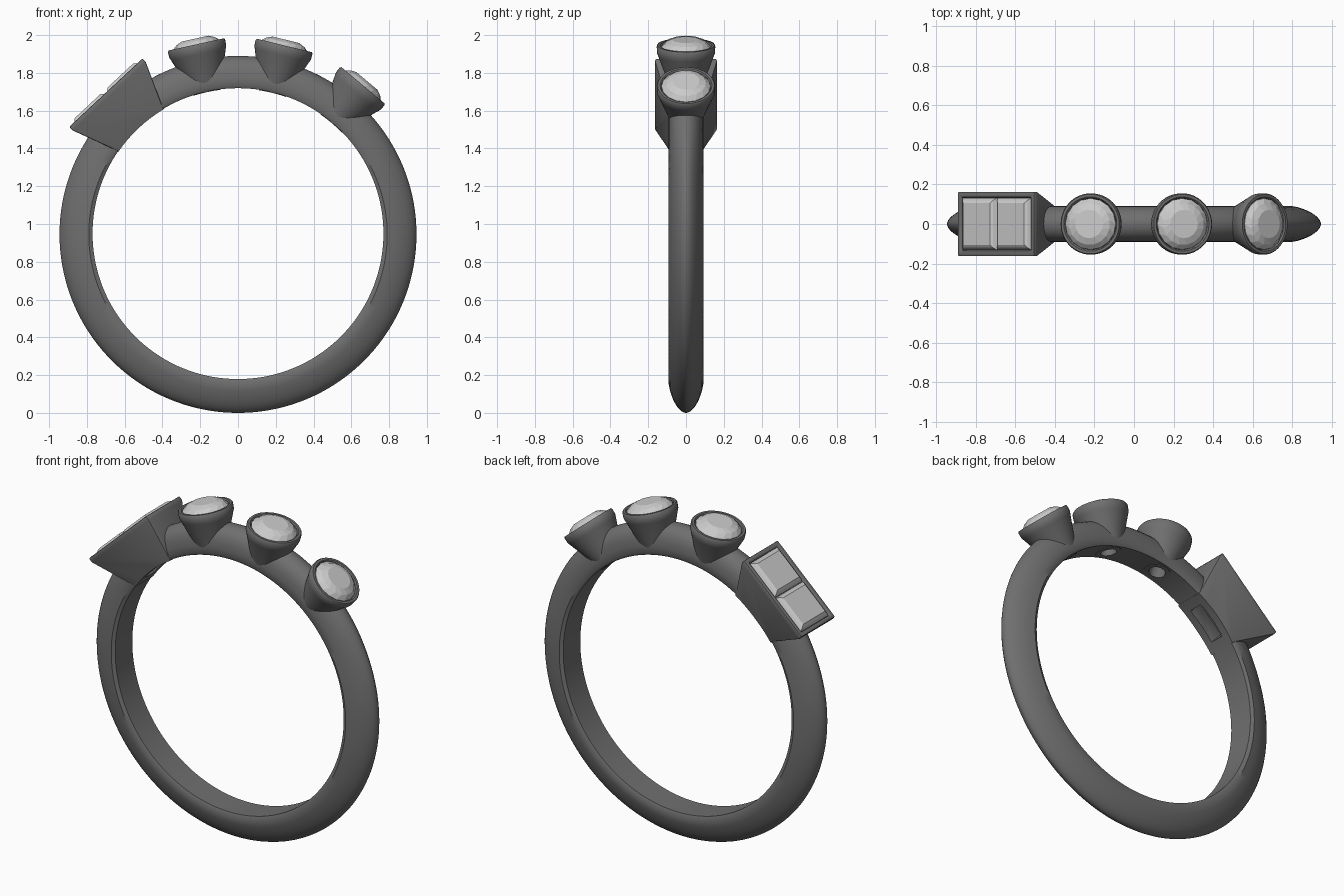
import bpy, bmesh
from math import sin, cos, pi, radians
from mathutils import Matrix, Vector

if "Cube" in bpy.data.objects:
    bpy.data.objects.remove(bpy.data.objects["Cube"])

CZ = 0.945          # height of the ring centre
HALF_W = 0.092      # half width of the band


def material(name, v):
    m = bpy.data.materials.new(name)
    m.diffuse_color = (v, v, v, 1)
    m.use_nodes = True
    m.node_tree.nodes["Principled BSDF"].inputs["Base Color"].default_value = m.diffuse_color
    return m


METAL, STONE = material("metal", 0.16), material("stone", 0.65)


def loft(name, loops, mat, wrap=False, frame=Matrix(), smooth=True):
    """Skin equal-length loops; either wrap last to first or cap both ends."""
    bm = bmesh.new()
    rows = [[bm.verts.new(frame @ Vector(p)) for p in lp] for lp in loops]
    n = len(rows[0])
    for i in range(len(rows) if wrap else len(rows) - 1):
        a, b = rows[i], rows[(i + 1) % len(rows)]
        for j in range(n):
            k = (j + 1) % n
            bm.faces.new((a[j], a[k], b[k], b[j]))
    if not wrap:
        bm.faces.new(rows[0])
        bm.faces.new(rows[-1])
    bmesh.ops.recalc_face_normals(bm, faces=bm.faces)
    me = bpy.data.meshes.new(name)
    bm.to_mesh(me)
    bm.free()
    ob = bpy.data.objects.new(name, me)
    bpy.context.collection.objects.link(ob)
    me.materials.append(mat)
    if smooth:
        shade(ob)
    return ob


def activate(ob):
    bpy.ops.object.select_all(action='DESELECT')
    ob.select_set(True)
    bpy.context.view_layer.objects.active = ob


def shade(ob):
    activate(ob)
    bpy.ops.object.shade_smooth_by_angle(angle=radians(35))


def cut(ob, cutter):
    activate(ob)
    m = ob.modifiers.new("cut", 'BOOLEAN')
    m.operation, m.object, m.solver = 'DIFFERENCE', cutter, 'EXACT'
    bpy.ops.object.modifier_apply(modifier=m.name)


def circle(r, z, n=48):
    return [(r * cos(2 * pi * i / n), r * sin(2 * pi * i / n), z) for i in range(n)]


def rect(hx, hy, z, cx=0):
    return [(cx + sx * hx, sy * hy, z) for sx, sy in ((-1, -1), (1, -1), (1, 1), (-1, 1))]


def radial(deg):
    """Local z points outward from the ring centre, tilted from the top by deg."""
    return Matrix.Translation((0, 0, CZ)) @ Matrix.Rotation(radians(deg), 4, 'Y')


# Band: pointed D section along the shank, blunter between the settings
def section(a):
    d = abs((a + pi) % (2 * pi) - pi)
    t = min(max((d - radians(25)) / radians(50), 0), 1)
    t = t * t * (3 - 2 * t)
    p, q = 3.2 - 1.8 * t, 0.5 + 0.03 * t
    outer = []
    for i in range(17):
        u = cos(pi * i / 16)
        h = sin(pi * i / 16)
        h = 1 - (1 - h) ** 1.3
        y = HALF_W * max(1 - h ** p, 0) ** q * (1 if u > 0 else -1)
        outer.append((0.79 + 0.155 * h, y if i != 8 else 0))
    pts = [(0.77, -0.082), (0.77, 0.082)] + outer
    # inner bore sits slightly above the outer circle's centre
    return [(r * sin(a), y, CZ + r * cos(a) + (0.004 if r < 0.78 else 0)) for r, y in pts]


N = 144
band = loft("band", [section(2 * pi * i / N) for i in range(N)], METAL, wrap=True)

# Finger cylinder trims the undersides of the settings
bore = loft("bore_cutter", [circle(0.768, -0.5, 144), circle(0.768, 0.5, 144)], METAL,
            frame=Matrix.Translation((0, 0, CZ + 0.003)) @ Matrix.Rotation(pi / 2, 4, 'X'))
cutters = [bore]


# Round settings: tapered cup with a through hole and a faceted stone
def round_setting(i, deg):
    f = radial(deg)
    profile = [(0.046, 0.745), (0.068, 0.745), (0.075, 0.775), (0.148, 0.975), (0.154, 0.99),
               (0.155, 1.022), (0.150, 1.030), (0.137, 1.030), (0.131, 1.024),
               (0.127, 1.0), (0.115, 0.985), (0.046, 0.86)]
    cup = loft(f"round_cup_{i}", [circle(r, z) for r, z in profile], METAL, True, f)
    cut(cup, bore)
    hole = loft(f"hole_cutter_{i}", [circle(0.048, 0.7), circle(0.048, 0.865),
                                     circle(0.118, 0.985), circle(0.118, 1.02)], METAL, frame=f)
    cut(band, hole)
    cutters.append(hole)
    n = 16
    spin = Matrix.Rotation(pi / n, 4, 'Z')
    mid = [tuple(spin @ Vector(p)) for p in circle(0.106, 1.047, n)]
    loft(f"round_stone_{i}", [circle(0.005, 0.92, n), circle(0.13, 1.012, n), circle(0.13, 1.024, n),
                              mid, circle(0.072, 1.061, n)], STONE, frame=f, smooth=False)


for i, deg in enumerate((-12.4, 13.8, 40.0)):
    round_setting(i + 1, deg)

# Rectangular setting: flared box with a bottom window
f = radial(-43)
box = loft("rectangular_setting",
           [rect(0.105, 0.045, 0.74), rect(0.165, 0.088, 0.74), rect(0.168, 0.092, 0.765),
            rect(0.265, 0.163, 1.0), rect(0.265, 0.163, 1.026), rect(0.240, 0.136, 1.026),
            rect(0.236, 0.132, 0.985), rect(0.105, 0.045, 0.86)], METAL, True, f, smooth=False)
activate(box)
bev = box.modifiers.new("bevel", 'BEVEL')
bev.width, bev.segments, bev.limit_method, bev.angle_limit = 0.007, 2, 'ANGLE', radians(40)
bpy.ops.object.modifier_apply(modifier=bev.name)
cut(box, bore)
window = loft("window_cutter", [rect(0.108, 0.048, 0.7), rect(0.108, 0.048, 0.865),
                                rect(0.232, 0.128, 0.99)], METAL, frame=f)
cut(band, window)
cutters.append(window)

# Pair of step-cut stones
for i, cx in enumerate((-0.119, 0.119)):
    loft(f"step_cut_stone_{i + 1}",
         [rect(0.02, 0.03, 0.90, cx), rect(0.117, 0.132, 1.0, cx), rect(0.117, 0.132, 1.012, cx),
          rect(0.106, 0.120, 1.030, cx), rect(0.092, 0.105, 1.040, cx)], STONE, frame=f, smooth=False)

for ob in [o for o in bpy.data.objects if o.type == 'MESH' and o not in cutters and "stone" not in o.name]:
    shade(ob)
for c in cutters:
    bpy.data.objects.remove(c)
